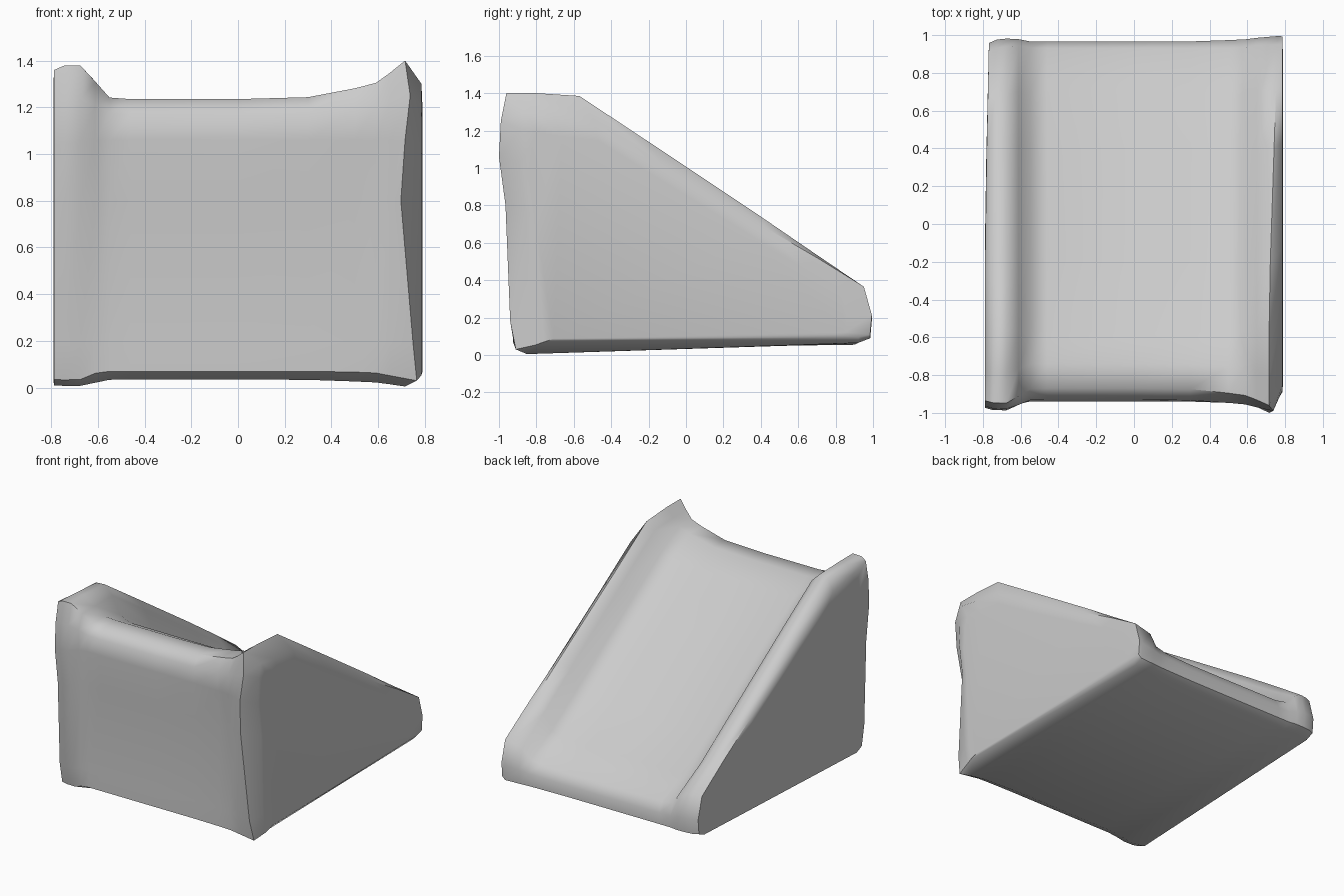
import bpy, bmesh

if "Cube" in bpy.data.objects:
    bpy.data.objects.remove(bpy.data.objects["Cube"])

# Side outlines (y, z): the raised rim and the sunken middle, point for point
RIM = [(-.85, .005), (-.91, .03), (-.94, .18), (-.965, .80), (-1.0, 1.06), (-.99, 1.25),
       (-.96, 1.40), (-.80, 1.40), (-.57, 1.385), (-.20, 1.14), (.40, .74), (.70, .535),
       (.95, .36), (.995, .20), (.985, .09), (.92, .065)]
DECK = [(-.85, .035), (-.925, .07), (-.925, .20), (-.915, .80), (-.94, 1.06), (-.93, 1.17),
        (-.87, 1.235), (-.74, 1.235), (-.57, 1.15), (-.20, .92), (.40, .53), (.69, .345),
        (.93, .24), (.965, .17), (.965, .09), (.90, .055)]

# Cross stations: x, rim amount on the slope, rim amount on the front, outline scale
STATIONS = [(-.79, 1, 1, .86), (-.788, 1, .98, .97), (-.745, 1, .98, .985), (-.675, 1, .95, .99),
            (-.61, .68, .45, 1), (-.55, .15, .04, 1), (-.46, .01, 0, 1), (0, 0, 0, 1),
            (.30, 0, .05, 1), (.50, .06, .28, 1), (.59, .22, .42, 1), (.65, .8, .68, 1),
            (.715, 1, 1, 1), (.785, 1, 1, .945), (.79, 1, 1, .85)]

# How far the side panel edges sit below the rims, and how the front right corner wavers
RIGHT_DROP = {6: .05, 7: .08, 8: .09, 9: .08, 10: .05, 11: .02, 0: -.045, 15: -.01}
LEFT_DROP = {7: .04, 8: .07, 9: .04, 10: .01}
CORNER = {1: .05, 2: .035, 3: -.018, 4: 0, 5: .022}


def ring_points(x, slope_amount, front_amount, scale):
    points = []
    # Each side panel shrinks towards its own centre
    cy, cz = (.97, .45) if x > 0 else (-.2, .15)
    if scale < .9:
        cy, cz = .1, .30
    drop = RIGHT_DROP if x > .75 else LEFT_DROP if x < -.75 else {}
    for i, (rim, deck) in enumerate(zip(RIM, DECK)):
        t = slope_amount if 8 <= i <= 12 else front_amount
        if 1 <= i <= 4:
            t = t * t
        y = deck[0] + (rim[0] - deck[0]) * t
        z = deck[1] + (rim[1] - deck[1]) * t - drop.get(i, 0)
        # The rims drift sideways along the slope
        px = x
        if .7 < x < .75:
            px += CORNER.get(i, .033 * max(0, y + .4))
        elif x < -.7:
            px += .02 * max(0, y)
        points.append((px, cy + (y - cy) * scale, cz + (z - cz) * scale))
    return points


bm = bmesh.new()
rings = [[bm.verts.new(p) for p in ring_points(*s)] for s in STATIONS]
n = len(RIM)
for left, right in zip(rings, rings[1:]):
    for i in range(n):
        j = (i + 1) % n
        bm.faces.new((left[i], left[j], right[j], right[i]))

# Flat side panels
bm.faces.new(rings[0])
bm.faces.new(rings[-1])
bmesh.ops.recalc_face_normals(bm, faces=bm.faces)

mesh = bpy.data.meshes.new("ramp_wedge")
bm.to_mesh(mesh)
bm.free()
ramp = bpy.data.objects.new("ramp_wedge", mesh)
bpy.context.collection.objects.link(ramp)

# Plain grey finish
grey = bpy.data.materials.new("plain_grey")
grey.diffuse_color = (.6, .6, .6, 1)
grey.use_nodes = True
grey.node_tree.nodes["Principled BSDF"].inputs["Base Color"].default_value = grey.diffuse_color
mesh.materials.append(grey)

bpy.context.view_layer.objects.active = ramp
ramp.select_set(True)
bpy.ops.object.shade_smooth_by_angle(angle=.9)
